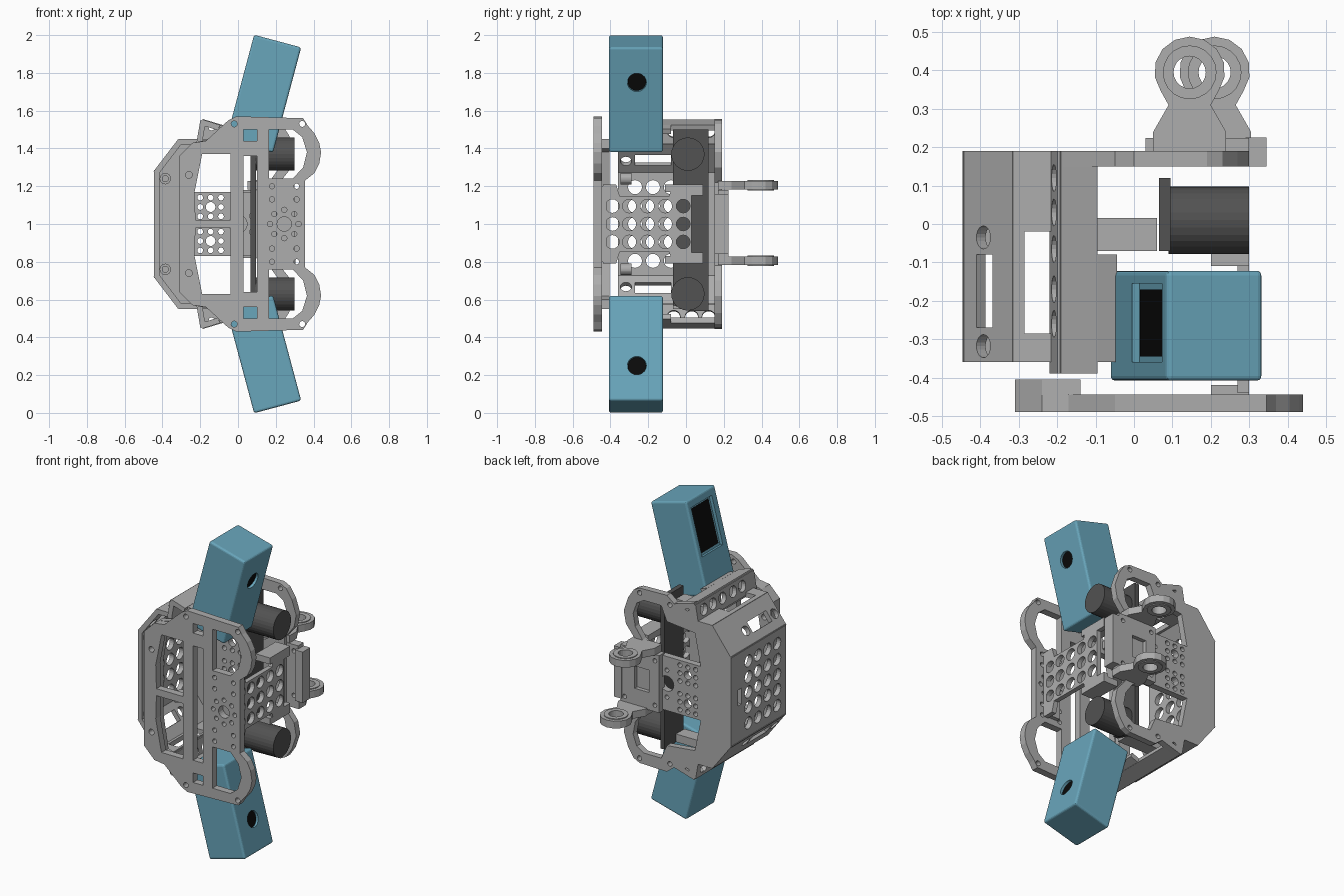
import bpy, bmesh, math
from mathutils import Vector, Matrix

cube = bpy.data.objects.get("Cube")
if cube:
    bpy.data.objects.remove(cube)


def material(name, rgb):
    m = bpy.data.materials.new(name)
    m.use_nodes = True
    m.diffuse_color = (*rgb, 1)
    m.node_tree.nodes["Principled BSDF"].inputs["Base Color"].default_value = (*rgb, 1)
    return m


GREY = material("frame grey", (0.42, 0.42, 0.42))
DARK = material("motor dark grey", (0.085, 0.085, 0.085))
BLUE = material("battery blue", (0.14, 0.38, 0.50))
BLACK = material("opening black", (0.003, 0.003, 0.003))
X, Y, Z = Vector((1, 0, 0)), Vector((0, 1, 0)), Vector((0, 0, 1))


def frame(origin, u, v):
    """Matrix whose first two axes are u and v."""
    w = u.cross(v)
    return Matrix((u, v, w)).transposed().to_4x4().copy() if origin is None else \
        Matrix.Translation(origin) @ Matrix((u, v, w)).transposed().to_4x4()


def add(name, mesh, mat):
    mesh.materials.clear()
    mesh.materials.append(mat)
    ob = bpy.data.objects.new(name, mesh)
    bpy.context.collection.objects.link(ob)
    return ob


def plate(name, loops, thick, matrix, mat=GREY):
    """Flat sheet: first loop is the outline, the rest are openings."""
    cu = bpy.data.curves.new(name, 'CURVE')
    cu.dimensions, cu.fill_mode, cu.extrude = '2D', 'BOTH', thick / 2
    for pts in loops:
        sp = cu.splines.new('POLY')
        sp.points.add(len(pts) - 1)
        for p, (a, b) in zip(sp.points, pts):
            p.co = (a, b, 0, 1)
        sp.use_cyclic_u = True
    tmp = bpy.data.objects.new("tmp", cu)
    bpy.context.collection.objects.link(tmp)
    mesh = bpy.data.meshes.new_from_object(tmp.evaluated_get(bpy.context.evaluated_depsgraph_get()))
    bpy.data.objects.remove(tmp)
    bm = bmesh.new()
    bm.from_mesh(mesh)
    bmesh.ops.remove_doubles(bm, verts=bm.verts, dist=1e-5)
    bmesh.ops.recalc_face_normals(bm, faces=bm.faces)
    for f in bm.faces:
        f.smooth = False
    bm.transform(matrix)
    bm.to_mesh(mesh)
    return add(name, mesh, mat)


def circle(x, y, r, n=20):
    return [(x + r * math.cos(math.tau * i / n), y + r * math.sin(math.tau * i / n)) for i in range(n)]


def rect(x0, y0, x1, y1):
    return [(x0, y0), (x1, y0), (x1, y1), (x0, y1)]


def flip(pts):
    return [(x, -d) for x, d in pts]


def both(pts):
    return [pts, flip(pts)]


def upright(y):
    """Sheet facing the front; second coordinate is the height from mid level."""
    return frame(Vector((0, y, 1)), X, Z)


def box(name, lo, hi, mat=GREY, bevel=0.0, matrix=Matrix()):
    bm = bmesh.new()
    lo, hi = Vector(lo), Vector(hi)
    size = hi - lo
    bmesh.ops.create_cube(bm, size=1, matrix=Matrix.Translation((lo + hi) / 2) @ Matrix.Diagonal((*size, 1)))
    if bevel:
        bmesh.ops.bevel(bm, geom=bm.edges[:], offset=bevel, segments=3, affect='EDGES', profile=0.5)
    bm.transform(matrix)
    bmesh.ops.recalc_face_normals(bm, faces=bm.faces)
    mesh = bpy.data.meshes.new(name)
    bm.to_mesh(mesh)
    return add(name, mesh, mat)


def rod(name, centre, r, length, mat):
    """Cylinder along x, centred in its own length."""
    return plate(name, [circle(0, 0, r, 28)], length, frame(Vector(centre), Y, Z), mat)


# Front plate with side loops, windows and bolt holes
edge = [(-0.31, 0.36), (-0.24, 0.43), (-0.17, 0.44), (-0.05, 0.55), (-0.01, 0.57), (0.345, 0.56),
        (0.37, 0.52), (0.405, 0.48), (0.43, 0.43), (0.44, 0.38), (0.43, 0.32), (0.405, 0.27), (0.355, 0.23)]
loops = [edge + flip(edge)[::-1], rect(0.03, -0.36, 0.10, 0.36)]
for win in (
    [(-0.225, 0.022), (-0.23, 0.17), (-0.19, 0.37), (-0.04, 0.37), (-0.04, 0.022)],
    rect(0.03, 0.44, 0.10, 0.50),
    [(0.165, 0.24), (0.165, 0.5), (0.29, 0.5), (0.34, 0.46), (0.365, 0.38), (0.345, 0.3), (0.29, 0.24)],
    circle(-0.02, 0.53, 0.016), circle(0.34, 0.53, 0.016), circle(-0.26, 0.26, 0.018),
    circle(0.18, 0.13, 0.014), circle(0.31, 0.13, 0.014), circle(0.31, 0.2, 0.014), circle(0.18, 0.2, 0.014),
):
    loops += both(win)
loops.append(circle(0.245, 0, 0.038))
loops += [circle(0.245 + 0.075 * math.cos(a), 0.075 * math.sin(a), 0.014, 12)
          for a in (math.tau * i / 8 for i in range(8))]
plate("front_plate", loops, 0.045, upright(-0.467))
rib = [(-0.31, 0.36), (-0.24, 0.43), (-0.14, 0.45), (-0.14, 0.4), (-0.2, 0.38), (-0.235, 0.17)]
plate("front_plate_rib", [rib + flip(rib)[::-1]] + both(circle(-0.26, 0.26, 0.018)), 0.04, upright(-0.425))

# Back plate with smaller loops and a drilled bridge
edge = [(-0.445, 0.28), (-0.31, 0.45), (-0.21, 0.45), (-0.185, 0.555), (-0.05, 0.515), (0.0, 0.555), (0.19, 0.55),
        (0.23, 0.53), (0.27, 0.47), (0.3, 0.38), (0.285, 0.3), (0.22, 0.22)]
loops = [edge + flip(edge)[::-1]]
loops += both([(-0.235, 0.17), (-0.195, 0.37), (0.0, 0.39), (0.04, 0.48), (0.16, 0.48), (0.21, 0.45),
               (0.235, 0.38), (0.22, 0.3), (0.17, 0.23), (0.08, 0.17)])
for x in (-0.2, -0.145, -0.09):
    for d in (0.04, 0.09, 0.14):
        loops += both(circle(x, d, 0.026 if x == -0.145 and d == 0.09 else 0.015, 14))
loops.append(circle(0, 0, 0.048))
loops += [circle(0.085 * math.cos(a), 0.085 * math.sin(a), 0.014, 12)
          for a in (math.tau * (i + 0.5) / 6 for i in range(6)) if math.cos(a) > -0.5]
for bolt in ((0.19, 0.52), (-0.02, 0.5), (-0.14, 0.51)):
    loops += both(circle(*bolt, 0.015))
plate("back_plate", loops, 0.04, upright(0.17))

# Drilled side wall
holes = [circle(y, d, 0.037) for y in (-0.27, -0.175, -0.08, 0.015) for d in (-0.195, -0.095, 0, 0.095, 0.195)]
plate("side_wall", [rect(-0.36, -0.285, 0.19, 0.285), rect(0.085, -0.05, 0.12, 0.05)] + holes,
      0.03, frame(Vector((-0.43, 0, 1)), Y, Z))


def segment(name, s, p0, p1, y0, y1, openings=()):
    """Shell panel running from p0 to p1 in the side profile."""
    a, b = (Vector((x, 0, 1 + s * d)) for x, d in (p0, p1))
    u = (b - a).normalized()
    plate(name, [rect(0, y0, (b - a).length, y1), *openings], 0.03, frame(a, u, Y))


def battery(label, s):
    """Tilted pack with a round port outside and a window inside."""
    t = math.radians(15)
    u, w = Vector((math.cos(t), 0, -s * math.sin(t))), Vector((math.sin(t), 0, s * math.cos(t)))
    m = Matrix.Translation((0.1355, -0.265, 1 + s * 0.69)) @ Matrix((u, Y, w)).transposed().to_4x4()
    pack = box(label + "_battery", (-0.129, -0.143, -0.288), (0.129, 0.143, 0.288), BLUE, 0.012, m)
    port = m @ Vector((0.129, 0.005, 0.096))
    cutters = [box("window_cutter", (-0.2, -0.095, -0.06), (-0.109, 0.11, 0.24), BLUE, 0, m),
               plate("port_cutter", [circle(0, 0, 0.05, 28)], 0.05, frame(port, Y, u.cross(Y)), BLUE)]
    for c in cutters:
        mod = pack.modifiers.new("cut", 'BOOLEAN')
        mod.object, mod.operation, mod.solver = c, 'DIFFERENCE', 'EXACT'
    pack.data = bpy.data.meshes.new_from_object(pack.evaluated_get(bpy.context.evaluated_depsgraph_get()))
    pack.modifiers.clear()
    for c in cutters:
        bpy.data.objects.remove(c)
    box(label + "_battery_window", (-0.112, -0.08, -0.045), (-0.105, 0.095, 0.225), BLACK, 0, m)
    plate(label + "_battery_port", [circle(0, 0, 0.048, 28)], 0.008, frame(port - u * 0.018, Y, u.cross(Y)), BLACK)


for label, s in (("upper", 1), ("lower", -1)):
    battery(label, s)
    # Shell panels, with slots and bolt holes
    segment(label + "_slope", s, (-0.435, 0.27), (-0.305, 0.44), -0.36, 0.19,
            [rect(0.06, -0.27, 0.13, -0.08), circle(0.09, -0.035, 0.03), circle(0.09, -0.318, 0.03)])
    segment(label + "_shelf", s, (-0.315, 0.435), (-0.2, 0.435), -0.36, 0.19, [rect(0.03, -0.285, 0.1, -0.02)])
    segment(label + "_rail", s, (-0.205, 0.43), (-0.185, 0.545), -0.39, 0.19,
            [circle(0.065, y, 0.035) for y in (-0.26, -0.17, -0.065, 0.03, 0.12)])
    segment(label + "_flange", s, (-0.195, 0.54), (-0.1, 0.51), -0.39, 0.19)
    segment(label + "_flange_front", s, (-0.1, 0.51), (-0.05, 0.49), -0.36, -0.08)
    for y in (-0.035, -0.318):
        plate(label + "_bolt_sleeve", [circle(-0.385, s * 0.24, 0.03), circle(-0.385, s * 0.24, 0.016)],
              0.06, upright(y))
    # Motor, its shaft carrier and tie bar
    rod(label + "_motor", (0.195, 0.01, 1 + s * 0.37), 0.088, 0.21, DARK)
    rod(label + "_motor_collar", (0.09, 0.01, 1 + s * 0.37), 0.07, 0.05, DARK)
    za, zb = sorted((1 + s * 0.40, 1 + s * 0.45))
    box(label + "_tie_bar", (-0.19, -0.07, za), (0.06, 0.015, zb))

# Motor carrier strip behind the motors
plate("motor_carrier", [[(-0.07, -0.43), (0.03, -0.46), (0.12, -0.46), (0.12, 0.5), (-0.07, 0.5)]],
      0.03, frame(Vector((0.08, 0, 1)), Y, Z), DARK)

# Drilled outer bracket with wide ends
half = [(-0.44, 0.21), (-0.37, 0.21), (-0.35, 0.145), (-0.09, 0.145), (-0.07, 0.21), (0.09, 0.21), (0.09, 0.15),
        (0.03, 0.15)]
holes = [circle(y, d, 0.036) for y in (-0.39, -0.3, -0.205, -0.11, -0.015) for d in (-0.095, 0, 0.095)]
plate("outer_bracket", [half + flip(half)[::-1]] + holes, 0.03, frame(Vector((0.285, 0, 1)), Y, Z))
box("bracket_front_flange", (0.2, -0.445, 0.8), (0.3, -0.42, 1.2))
for z in (0.81, 1.19):
    box("bracket_rear_flange", (0.2, -0.11, z - 0.02), (0.3, 0.09, z + 0.02))

# Hinge block on the back
plate("hinge_block", [rect(0.03, -0.18, 0.3, 0.18), rect(0.1, -0.07, 0.2, 0.07)]
      + [circle(x, d, 0.014, 12) for x in (0.06, 0.27) for d in (-0.14, 0.14)], 0.055, upright(0.197))
box("hinge_block_core", (0.09, 0.15, 0.92), (0.21, 0.2, 1.08))
box("hinge_block_side", (0.29, 0.15, 0.84), (0.345, 0.225, 1.16))

# Hinge lugs with ring bosses
for name, cx, z in (("upper_lug", 0.145, 1.205), ("lower_lug", 0.21, 0.805)):
    head = [(cx + 0.092 * math.cos(a), 0.398 + 0.09 * math.sin(a))
            for a in (math.radians(-35 + 25 * i) for i in range(11))]
    neck = [(cx - 0.055, 0.31), (cx - 0.095, 0.24), (cx - 0.095, 0.17), (cx + 0.095, 0.17), (cx + 0.095, 0.24),
            (cx + 0.055, 0.31)]
    plate(name, [head + neck, circle(cx, 0.395, 0.042)], 0.045, frame(Vector((0, 0, z)), X, Y))
    plate(name + "_ring", [circle(cx, 0.395, 0.07), circle(cx, 0.395, 0.042)], 0.055,
          frame(Vector((0, 0, z)), X, Y))
